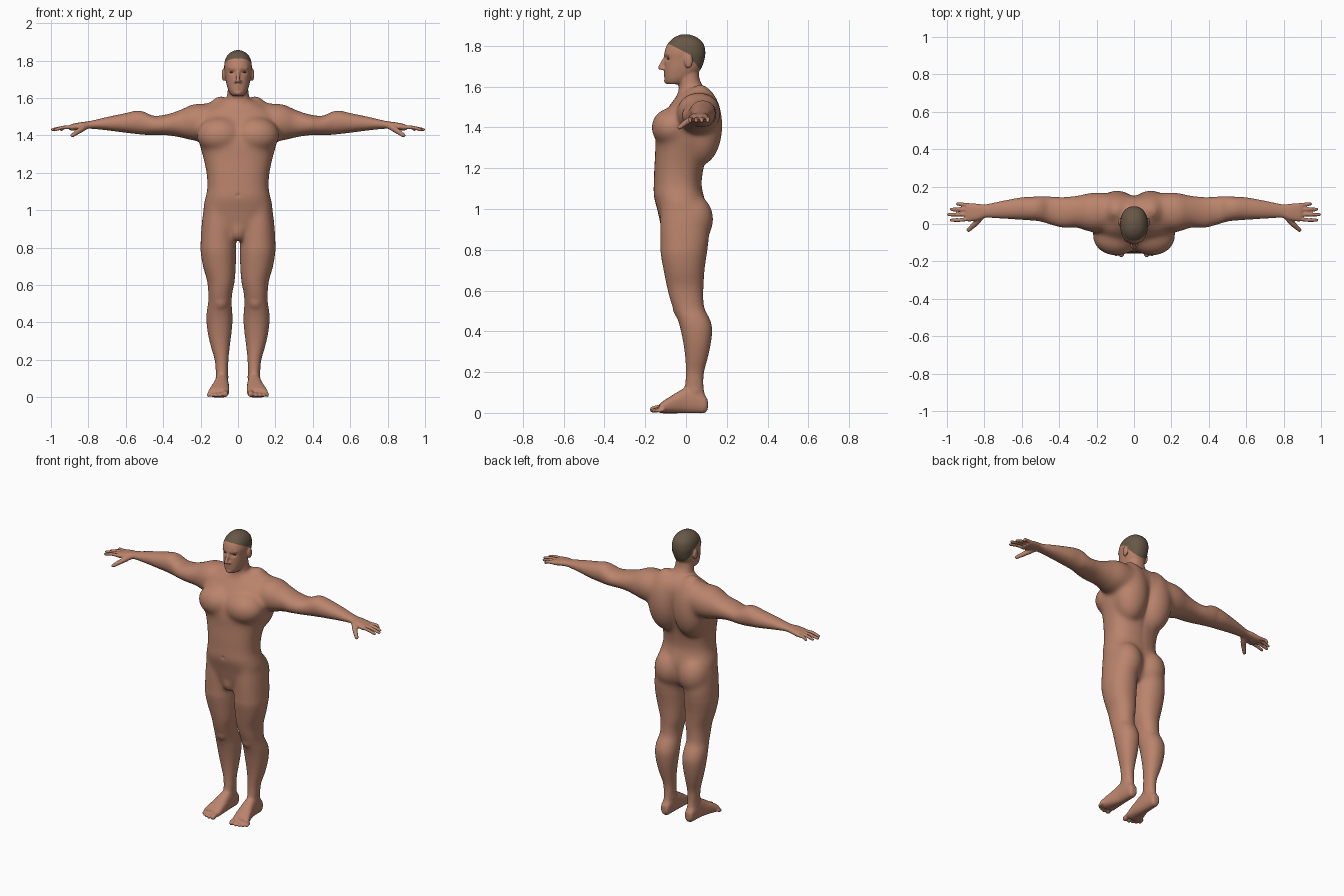
import bpy, bmesh, math
from mathutils import Vector, Matrix

def material(name, rgb):
    m = bpy.data.materials.new(name)
    m.diffuse_color = (*rgb, 1)
    return m

skin = material("skin", (0.49, 0.23, 0.15))
hair = material("short hair", (0.135, 0.096, 0.062))
eye_mat = material("dark eye", (0.10, 0.06, 0.045))

bm = bmesh.new()

def smooth_rows(rows, k=5):
    """Catmull-Rom interpolation of the key rows."""
    out = []
    for i in range(len(rows) - 1):
        p0, p1 = rows[max(i - 1, 0)], rows[i]
        p2, p3 = rows[i + 1], rows[min(i + 2, len(rows) - 1)]
        for s in range(k):
            t = s / k
            out.append([0.5 * (2*b + (c - a)*t + (2*a - 5*b + 4*c - d)*t*t + (3*b - a - 3*c + d)*t**3)
                        for a, b, c, d in zip(p0, p1, p2, p3)])
    return out + [list(rows[-1])]

def loft(axis, rows, power=2.2, sides=(1,), n=40):
    """Closed skin through superellipses; row = (position, a0, a1, b0, b1)."""
    for side in sides:
        rings = []
        for pos, a0, a1, b0, b1 in smooth_rows(rows):
            ring = []
            for j in range(n):
                t = 2 * math.pi * j / n
                c, s = math.cos(t), math.sin(t)
                a = (a0 + a1) / 2 + (a1 - a0) / 2 * math.copysign(abs(c) ** (2 / power), c)
                b = (b0 + b1) / 2 + (b1 - b0) / 2 * math.copysign(abs(s) ** (2 / power), s)
                x, y, z = {'x': (pos, a, b), 'y': (a, pos, b), 'z': (a, b, pos)}[axis]
                ring.append(bm.verts.new((x * side, y, z)))
            rings.append(ring)
        for r, q in zip(rings, rings[1:]):
            for j in range(n):
                bm.faces.new((r[j], r[(j + 1) % n], q[(j + 1) % n], q[j]))
        bm.faces.new(rings[0])
        bm.faces.new(rings[-1])

def centred(rows):
    return [(z, -w, w, y0, y1) for z, w, y0, y1 in rows]

def blob(c, r, sides=(1, -1), sub=3):
    for s in sides:
        m = Matrix.Translation((c[0] * s, c[1], c[2])) @ Matrix.Diagonal((*r, 1))
        bmesh.ops.create_icosphere(bm, subdivisions=sub, radius=1, matrix=m)

def tube(points, r0, r1, sides=(1, -1)):
    """Chain of closely spaced balls along a polyline."""
    pts = [Vector(p) for p in points]
    total = len(pts) - 1
    for i, (p, q) in enumerate(zip(pts, pts[1:])):
        n = max(2, int((q - p).length / (0.35 * min(r0, r1))))
        for k in range(n + 1):
            r = r0 + (r1 - r0) * (i + k / n) / total
            blob(p.lerp(q, k / n), (r, r, r), sides, 2)

BOTH = (1, -1)

# torso
loft('z', centred([
    (.845, .03, -.06, .05), (.90, .12, -.115, .085), (1.0, .183, -.142, .10), (1.07, .174, -.160, .087),
    (1.12, .164, -.158, .077), (1.2, .169, -.156, .087), (1.28, .186, -.151, .107), (1.35, .205, -.150, .13),
    (1.42, .214, -.133, .15), (1.48, .210, -.10, .155), (1.53, .187, -.064, .147), (1.567, .12, -.037, .125),
    (1.60, .06, -.02, .09)]), 2.4)
blob((.095, -.064, 1.40), (.128, .107, .100))           # chest muscles
blob((.090, .070, 1.41), (.115, .110, .20))             # shoulder blades
blob((.088, .030, .95), (.098, .106, .125))             # buttocks
blob((0, -.085, .895), (.045, .044, .065), (1,))        # groin

# neck and head
loft('z', centred([
    (1.53, .085, -.06, .12), (1.565, .075, -.042, .105), (1.60, .062, -.035, .085), (1.64, .055, -.04, .066),
    (1.70, .052, -.05, .062)]))
loft('z', centred([
    (1.612, .03, -.092, -.02), (1.625, .043, -.102, .02), (1.65, .055, -.105, .045), (1.69, .065, -.106, .075),
    (1.73, .070, -.105, .09), (1.77, .074, -.105, .095), (1.81, .067, -.09, .086), (1.84, .045, -.06, .056),
    (1.856, .014, -.025, .018)]), 2.25)
tube([(0, -.102, 1.742), (0, -.127, 1.693)], .009, .0115, (1,))     # nose
blob((.012, -.112, 1.688), (.009, .012, .008))                      # nostrils
tube([(.008, -.100, 1.758), (.045, -.085, 1.761)], .009, .008)      # brows
tube([(0, -.104, 1.667), (.02, -.096, 1.663)], .007, .005)          # upper lip
tube([(0, -.103, 1.651), (.016, -.097, 1.653)], .007, .005)         # lower lip
blob((0, -.095, 1.628), (.02, .014, .013), (1,))                    # chin
blob((.077, .012, 1.725), (.010, .021, .034))                       # ears

# shoulders and arms
loft('x', [
    (.04, .0, .15, 1.44, 1.58), (.13, -.03, .163, 1.38, 1.569), (.2, -.045, .17, 1.37, 1.571),
    (.25, -.039, .164, 1.374, 1.565), (.31, -.019, .150, 1.390, 1.536), (.38, -.020, .144, 1.401, 1.513),
    (.45, -.002, .147, 1.403, 1.505), (.5, .013, .149, 1.403, 1.526), (.54, .018, .146, 1.407, 1.533),
    (.6, .022, .143, 1.414, 1.520), (.7, .028, .125, 1.427, 1.499), (.78, .032, .109, 1.435, 1.480),
    (.82, .032, .105, 1.436, 1.473)], 2.1, BOTH)

# hands: palm, four fingers, thumb
loft('x', [
    (.79, .035, .105, 1.437, 1.476), (.83, .022, .108, 1.434, 1.472), (.87, .014, .111, 1.428, 1.465),
    (.89, .014, .111, 1.426, 1.460), (.90, .018, .107, 1.43, 1.455)], 2.5, BOTH)
for y, tip in ((.020, .983), (.050, .997), (.079, .982), (.107, .950)):
    tube([(.88, y * .85 + .010, 1.445), (.935, y, 1.443), (tip - .006, y, 1.431)], .0112, .0095)
tube([(.815, .04, 1.447), (.85, .0, 1.425), (.885, -.032, 1.400)], .019, .0115)

# legs
loft('z', [
    (1.09, .06, .14, -.09, .04), (1.04, .045, .172, -.125, .08),
    (.98, .03, .188, -.125, .10), (.92, .015, .195, -.128, .108), (.85, .012, .200, -.127, .113),
    (.78, .010, .200, -.124, .102), (.70, .012, .187, -.110, .091), (.62, .018, .165, -.094, .086),
    (.56, .030, .159, -.079, .085), (.51, .034, .159, -.062, .092), (.46, .031, .167, -.042, .117),
    (.41, .029, .169, -.027, .129), (.34, .035, .161, -.013, .122), (.27, .044, .145, -.004, .107),
    (.2, .051, .125, -.001, .089), (.14, .053, .119, -.005, .086), (.09, .055, .116, -.015, .092),
    (.04, .06, .112, -.015, .098)], 2.15, BOTH)
blob((.094, -.025, .525), (.045, .042, .065))           # knee caps

# feet: sole, five toes, ankle bones
loft('y', [
    (.107, .07, .105, .02, .06), (.092, .058, .115, .0, .09), (.05, .053, .12, -.002, .12),
    (0, .05, .125, -.002, .125), (-.05, .047, .138, -.002, .098), (-.1, .047, .154, -.002, .066),
    (-.125, .05, .160, -.001, .048), (-.132, .058, .150, .005, .036)], 2.4, BOTH)
for x, y, r in ((.068, -.162, .0165), (.097, -.163, .011), (.119, -.156, .0105), (.139, -.146, .010), (.157, -.132, .0095)):
    tube([(x * .9 + .01, -.11, r + .012), (x, y + .02, r + .006), (x, y, r)], r, r)
blob((.085, .045, .108), (.037, .024, .03))

# fuse everything into one skin
src = bpy.data.meshes.new("parts")
bm.to_mesh(src)
bm.free()
body = bpy.data.objects.new("body", src)
bpy.context.collection.objects.link(body)
remesh = body.modifiers.new("fuse", 'REMESH')
remesh.mode = 'VOXEL'
remesh.voxel_size = 0.0052
soften = body.modifiers.new("soften", 'SMOOTH')
soften.factor = 0.5
soften.iterations = 4
bpy.context.view_layer.update()
fused = bpy.data.meshes.new_from_object(body.evaluated_get(bpy.context.evaluated_depsgraph_get()))
body.modifiers.clear()
body.data = fused
bpy.data.meshes.remove(src)
bm = bmesh.new()
bm.from_mesh(fused)

# blend the muscles: strongest on the trunk, lighter on the limbs, none on face, fingers, toes
trunk = [v for v in bm.verts if abs(v.co.x) < .30 and .80 < v.co.z < 1.60]
limbs = [v for v in bm.verts if abs(v.co.x) < .82 and .07 < v.co.z < 1.61]
for verts, count in ((trunk, 55), (limbs, 14)):
    for _ in range(count):
        bmesh.ops.smooth_vert(bm, verts=verts, factor=0.5, use_axis_x=True, use_axis_y=True, use_axis_z=True)

# carved hollows: (centre, radii, push)
hollows = [
    ((.032, -.098, 1.738), (.017, .03, .010), (0, .010, 0)),    # eye sockets
    ((-.032, -.098, 1.738), (.017, .03, .010), (0, .010, 0)),
    ((0, .15, 1.3), (.02, .08, .22), (0, -.006, 0)),            # spine
    ((0, -.155, 1.08), (.010, .03, .010), (0, .005, 0)),        # navel
]
for v in bm.verts:
    if abs(v.co.x) > .08:
        continue
    p = v.co.copy()
    for c, r, push in hollows:
        d = sum(((p[i] - c[i]) / r[i]) ** 2 for i in range(3))
        if d < 8:
            v.co += Vector(push) * math.exp(-d)

# hair: cut the head along two sloping planes, colour what lies above either one
planes = [(Vector((0, -.07, 1.803)), Vector((0, .5, 1))), (Vector((0, .01, 1.76)), Vector((0, 1.3, 1)))]
for co, no in planes:
    faces = [f for f in bm.faces if f.calc_center_median().z > 1.64]
    geom = set(faces)
    for f in faces:
        geom.update(f.edges)
        geom.update(f.verts)
    bmesh.ops.bisect_plane(bm, geom=list(geom), dist=1e-5, plane_co=co, plane_no=no)
fused.materials.clear()
fused.materials.append(skin)
fused.materials.append(hair)
for f in bm.faces:
    c = f.calc_center_median()
    f.smooth = True
    above = any((c - co).dot(no) > 0 for co, no in planes)
    f.material_index = int(above and c.z > 1.67 and (abs(c.x) < .0765 or c.z > 1.765))
bm.to_mesh(fused)
bm.free()

# eyes
for name, s in (("left_eye", 1), ("right_eye", -1)):
    me = bpy.data.meshes.new(name)
    eb = bmesh.new()
    bmesh.ops.create_uvsphere(eb, u_segments=20, v_segments=12, radius=1,
                              matrix=Matrix.Translation((.032 * s, -.081, 1.738)) @ Matrix.Diagonal((.013, .011, .006, 1)))
    for f in eb.faces:
        f.smooth = True
    eb.to_mesh(me)
    eb.free()
    me.materials.append(eye_mat)
    bpy.context.collection.objects.link(bpy.data.objects.new(name, me))
